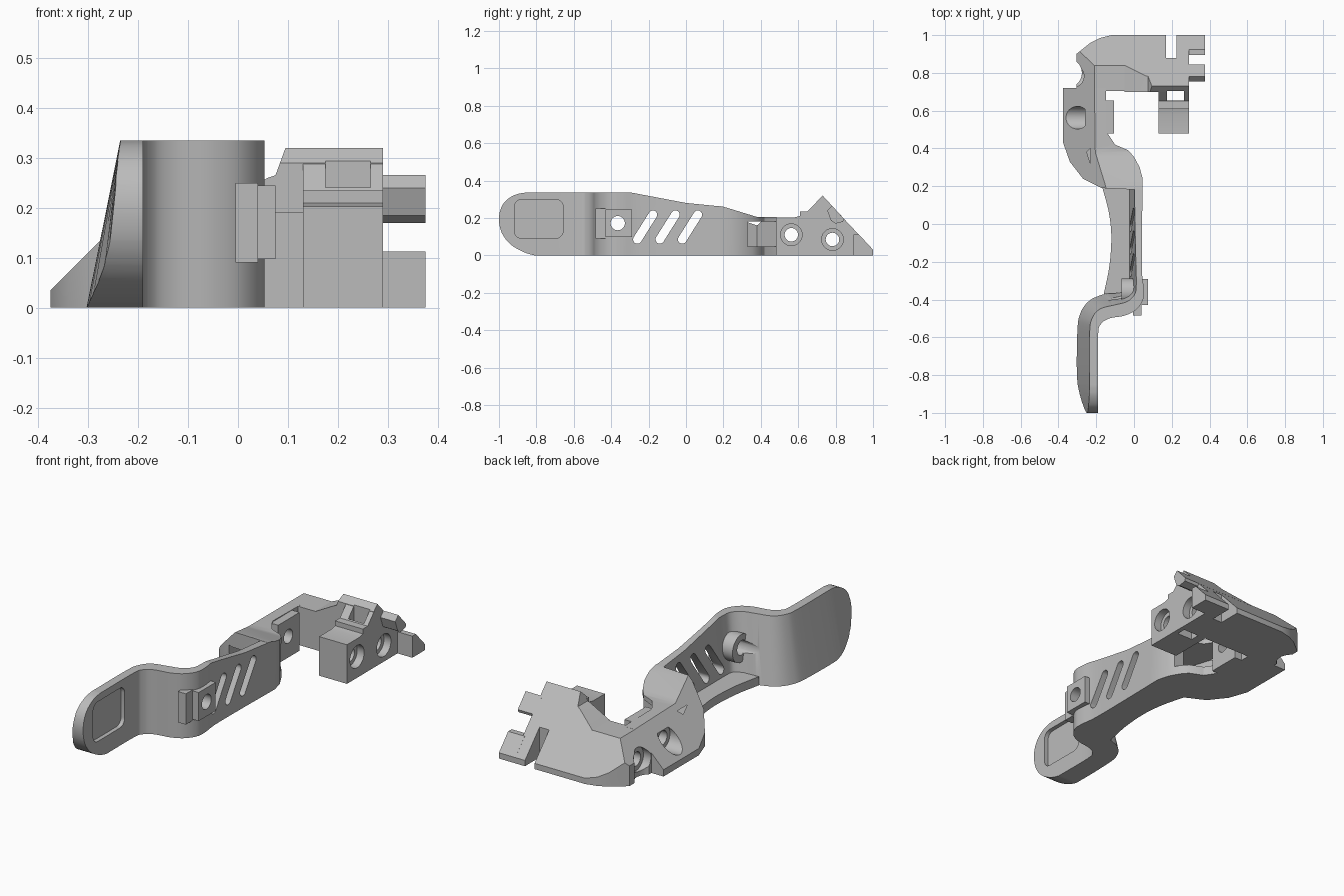
import bpy, bmesh, math
from mathutils import Vector

if "Cube" in bpy.data.objects:
    bpy.data.objects.remove(bpy.data.objects["Cube"], do_unlink=True)

grey = bpy.data.materials.new("plain grey")
grey.use_nodes = True
grey.diffuse_color = (0.5, 0.5, 0.5, 1)
grey.node_tree.nodes["Principled BSDF"].inputs["Base Color"].default_value = (0.5, 0.5, 0.5, 1)

parts = []
cutters = []


def finish(name, bm, keep):
    bmesh.ops.recalc_face_normals(bm, faces=bm.faces)
    mesh = bpy.data.meshes.new(name)
    bm.to_mesh(mesh)
    bm.free()
    mesh.materials.append(grey)
    ob = bpy.data.objects.new(name, mesh)
    bpy.context.collection.objects.link(ob)
    if keep:
        parts.append(ob)
    else:
        ob.hide_render = True
        cutters.append(ob)
    return ob


def prism(name, pts, axis, a, b, keep=True):
    """Extrude a flat outline along an axis from a to b."""
    place = {"x": lambda p, t: (t, p[0], p[1]),
             "y": lambda p, t: (p[0], t, p[1]),
             "z": lambda p, t: (p[0], p[1], t)}[axis]
    bm = bmesh.new()
    low = [bm.verts.new(place(p, a)) for p in pts]
    high = [bm.verts.new(place(p, b)) for p in pts]
    bm.faces.new(low)
    bm.faces.new(high)
    for i in range(len(pts)):
        j = (i + 1) % len(pts)
        bm.faces.new((low[i], low[j], high[j], high[i]))
    return finish(name, bm, keep)


def box(name, x, y, z, keep=True):
    return prism(name, [(x[0], y[0]), (x[1], y[0]), (x[1], y[1]), (x[0], y[1])], "z", *z, keep)


def circle(cx, cy, r, n=40):
    return [(cx + r * math.cos(i * math.tau / n), cy + r * math.sin(i * math.tau / n)) for i in range(n)]


def spline(rows, steps=5):
    """Smooth interpolation through rows of numbers."""
    out = []
    for i in range(len(rows) - 1):
        p0, p1 = rows[max(i - 1, 0)], rows[i]
        p2, p3 = rows[i + 1], rows[min(i + 2, len(rows) - 1)]
        for s in range(steps):
            t = s / steps
            out.append(tuple(b + 0.5 * t * (c - a + t * (2 * a - 5 * b + 4 * c - d + t * (3 * (b - c) + d - a)))
                             for a, b, c, d in zip(p0, p1, p2, p3)))
    return out + [rows[-1]]


def boolean(ob, tool, operation="DIFFERENCE"):
    mod = ob.modifiers.new("cut", "BOOLEAN")
    mod.operation = operation
    mod.solver = "EXACT"
    mod.object = tool
    bpy.context.view_layer.objects.active = ob
    bpy.ops.object.modifier_apply(modifier=mod.name)


def capsule(a, b, r, n=10):
    a, b = Vector(a), Vector(b)
    base = math.atan2(b.y - a.y, b.x - a.x) - math.pi / 2
    ends = [(b, base), (a, base + math.pi)]
    return [(c.x + r * math.cos(s + math.pi * i / n), c.y + r * math.sin(s + math.pi * i / n))
            for c, s in ends for i in range(n + 1)]


# Lever: plan stations of outer face, inner foot and inner top edge
stations = [
    (-.19, -1.01, -.265, -1.01, -.235, -1.01),
    (-.19, -.85, -.30, -.85, -.235, -.85),
    (-.19, -.59, -.30, -.57, -.235, -.58),
    (-.175, -.53, -.283, -.47, -.222, -.50),
    (-.13, -.50, -.235, -.405, -.18, -.45),
    (-.05, -.485, -.16, -.372, -.10, -.428),
    (.01, -.455, -.09, -.36, -.035, -.41),
    (.048, -.40, -.04, -.34, .005, -.37),
    (.052, -.34, -.03, -.30, .012, -.32),
    (.042, -.25, -.03, -.25, .012, -.25),
    (.042, -.05, -.03, -.05, .012, -.05),
    (.046, .20, -.03, .20, .012, .20),
]
bm = bmesh.new()
rings = []
for ox, oy, fx, fy, tx, ty in spline(stations):
    rings.append([bm.verts.new(c) for c in
                  ((ox, oy, 0), (ox, oy, .335), (tx, ty, .335), (fx, fy, 0))])
for r, s in zip(rings, rings[1:]):
    for i in range(4):
        bm.faces.new((r[i], r[(i + 1) % 4], s[(i + 1) % 4], s[i]))
bm.faces.new(rings[0])
bm.faces.new(rings[-1])
lever = finish("lever", bm, True)

# Side outline of the lever with its rounded tip
tip = spline([(-.81, 0), (-.87, .018), (-.94, .06), (-.985, .12), (-1, .19),
              (-.99, .25), (-.96, .295), (-.91, .325), (-.86, .335)], 4)
side = prism("lever_side_cutter", [(.3, -.02), (-.81, -.02)] + tip + [(-.86, .36), (-.29, .36), (-.29, .335),
             (0, .28), (.2, .26), (.3, .235)], "x", -.6, .6, False)
boolean(lever, side, "INTERSECT")

# Thumb pocket with rounded corners
pocket = []
for k, (cy, cz) in enumerate([(-.695, .26), (-.88, .26), (-.88, .13), (-.695, .13)]):
    pocket += [(cy + .038 * math.cos(a), cz + .038 * math.sin(a))
               for a in (math.pi / 2 * (k + i / 5) for i in range(6))]
boolean(lever, prism("pocket_cutter", pocket, "x", -.212, -.1, False))

# Slanted lightening slots
for k in range(3):
    y = -.26 + .12 * k
    boolean(lever, prism("slot_cutter", capsule((y, .085), (y + .083, .217), .023), "x", -.09, .1, False))

# Floor ledge beside the arm
inner = spline([(-.16, -.37), (-.13, -.22), (-.12, -.06), (-.135, .07), (-.17, .2)], 4)
prism("arm_ledge", [(.03, .2), (.03, -.36)] + inner, "z", 0, .045)

# Pivot boss, outer plate and stop tab
boss = prism("pivot_boss", circle(-.36, .17, .072), "x", -.065, .03)
plate = box("pivot_plate", (.03, .075), (-.43, -.29), (.097, .245))
box("stop_tab", (-.005, .04), (-.485, -.43), (.09, .25))
pin = prism("pivot_cutter", circle(-.365, .172, .038), "x", -.3, .2, False)
for ob in (lever, boss, plate):
    boolean(ob, pin)

# Link and side block in one plan outline
block = prism("side_block", [
    (.046, .18), (.046, .24), (.03, .30), (0, .355), (-.03, .39), (-.10, .42), (-.14, .48),
    (-.148, .50), (-.148, .72), (-.375, .72), (-.375, .43), (-.34, .33), (-.27, .24), (-.17, .19)],
    "z", 0, .3)
roof = prism("roof_cutter", [(.1, -.02), (.1, .275), (.2, .26), (.38, .205), (.75, .2), (.75, -.02)],
             "x", -.6, .6, False)
boolean(block, roof, "INTERSECT")
box("block_pad", (-.15, -.105), (.48, .655), (0, .199))

# Window running from the arm bay to the block's inner side
boolean(block, prism("window_cutter", [(.1, .33), (.1, .48), (-.16, .48), (-.25, .38), (-.16, .1),
                                       (-.045, .1), (-.045, .33)], "z", .048, .18, False))

# Rear bridge with sloping back
bridge = prism("rear_bridge", [(.29, .705), (.29, 1), (-.12, 1), (-.18, .985), (-.23, .96), (-.305, .90),
                               (-.305, .705)], "z", 0, .3)
back = prism("back_cutter", [(.6, -.02), (1.05, -.02), (1, .03), (.84, .2), (.6, .2)], "x", -.6, .6, False)
boolean(bridge, back, "INTERSECT")

# Raised ridge along the top of the bridge
ridge = prism("ridge", [(.7, .19), (.7, .29), (.73, .32), (.85, .19)], "x", -.06, .29)
ramp = prism("ramp_cutter", [(-.05, .18), (-.05, .2), (.06, .26), (.075, .265), (.095, .32), (.095, .4),
                             (.35, .4), (.35, .18)], "y", .5, 1, False)
boolean(ridge, ramp, "INTERSECT")

# Side cheek with stepped top
cheek = prism("cheek", [(.48, 0), (.48, .203), (.58, .203), (.61, .21), (.61, .235), (.65, .235), (.73, .319),
                        (.73, 0)], "x", .13, .29)

# 45 degree bevel on the outer side of block and bridge
bevel = prism("bevel_cutter", [(-.5, -.09), (-.02, .39), (-.5, .39)], "y", 0, 1.2, False)
for ob in (block, bridge):
    boolean(ob, bevel)

# Cross holes with counterbores, corner notch, rear slot and clip opening
tools = [prism("notch_cutter", circle(-.352, .80, .076), "z", -.1, .5, False),
         box("rear_slot_cutter", (.17, .225), (.88, 1.1), (-.1, .5), False),
         box("clip_cutter", (.175, .265), (.655, .704), (-.1, .5), False)]
for y, z, x in ((.563, .11, -.26), (.783, .085, -.262)):
    tools.append(prism("hole_cutter", circle(y, z, .036), "x", -.6, .6, False))
    tools.append(prism("outer_bore_cutter", circle(y, z, .058), "x", .25, .6, False))
    tools.append(prism("inner_bore_cutter", circle(y, z, .06), "x", -.6, x, False))
pad = bpy.data.objects["block_pad"]
for ob in (block, bridge, ridge, cheek, pad):
    for tool in tools:
        if ob is not block or not tool.name.startswith("notch"):
            boolean(ob, tool)

# End tabs
prism("lower_end_tab", [(.895, 0), (.895, .112), (.924, .112), (1, .03), (1, 0)], "x", .28, .375)
prism("upper_end_tab", [(.755, .24), (.78, .266), (.845, .195), (.84, .18), (.80, .17), (.775, .185)],
      "x", .28, .375)

# Remove helpers and shade
for ob in cutters:
    bpy.data.objects.remove(ob, do_unlink=True)
bpy.ops.object.select_all(action="DESELECT")
for ob in parts:
    ob.select_set(True)
bpy.context.view_layer.objects.active = lever
bpy.ops.object.shade_smooth_by_angle(angle=math.radians(28))
